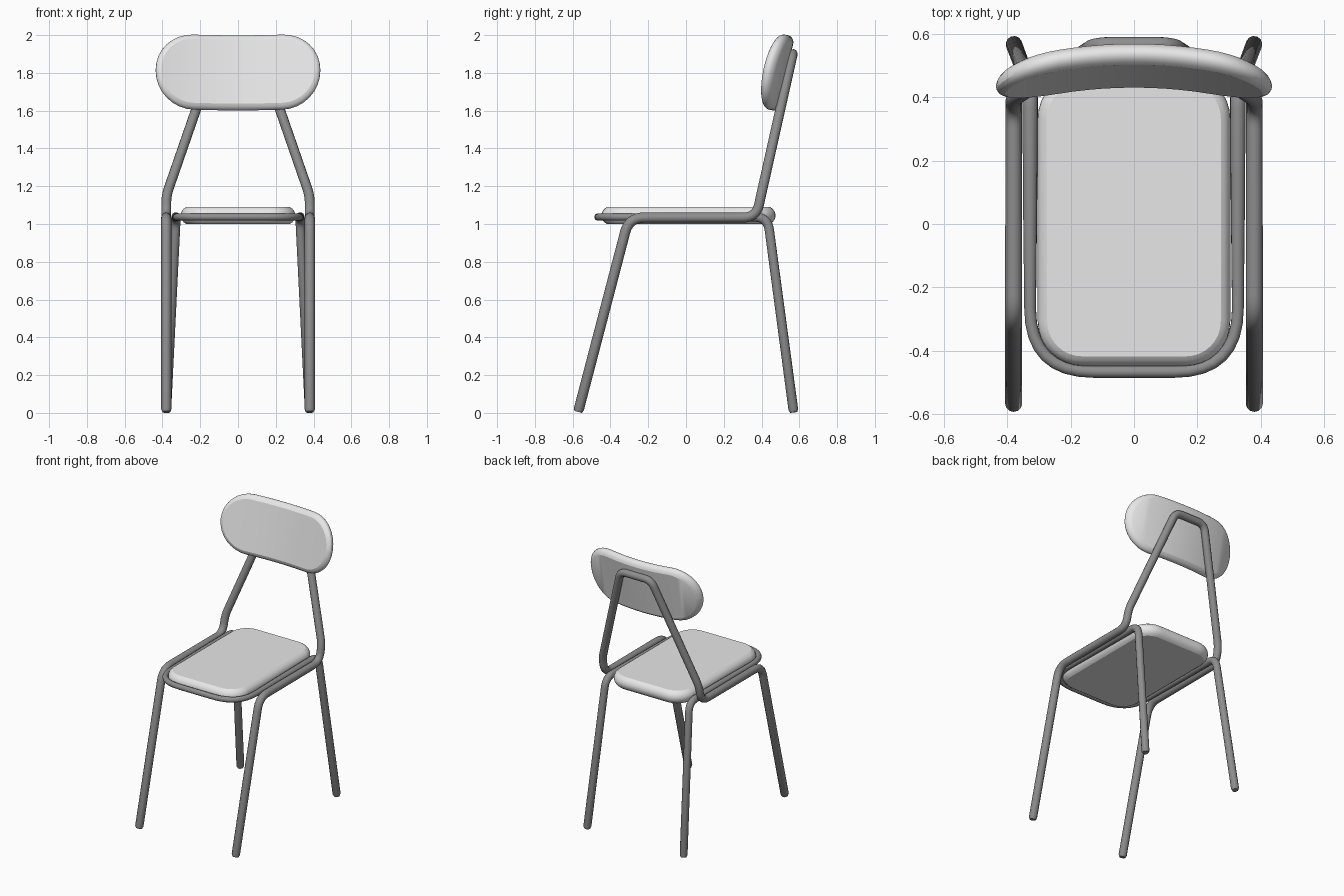
import bpy
from math import sin, cos, pi, radians
from mathutils import Vector, Matrix

if "Cube" in bpy.data.objects:
    bpy.data.objects.remove(bpy.data.objects["Cube"], do_unlink=True)


def make_material(name, rgb):
    mat = bpy.data.materials.new(name)
    mat.use_nodes = True
    colour = (*rgb, 1)
    mat.diffuse_color = colour
    mat.node_tree.nodes["Principled BSDF"].inputs["Base Color"].default_value = colour
    return mat


metal = make_material("dark grey metal", (0.27, 0.27, 0.27))
pad_grey = make_material("light grey pad", (0.8, 0.8, 0.8))


def finish(obj, mat, angle):
    obj.data.materials.append(mat)
    bpy.ops.object.select_all(action="DESELECT")
    obj.select_set(True)
    bpy.context.view_layer.objects.active = obj
    if obj.type == "CURVE":
        bpy.ops.object.convert(target="MESH")
    bpy.ops.object.shade_smooth_by_angle(angle=radians(angle))


def mirrored_tube(name, half, steps=8):
    """Bent tube: half is (point, bend length, radius) from one foot to the middle."""
    flip = [(Vector((-p[0], p[1], p[2])), d, r) for p, d, r in reversed(half)]
    nodes = [(Vector(p), d, r) for p, d, r in half] + flip
    path = []
    for i, (p, d, r) in enumerate(nodes):
        if i in (0, len(nodes) - 1):
            # slightly rounded foot
            other = nodes[1 if i == 0 else -2][0]
            inner = p + (other - p).normalized() * 0.015
            tip = [(p, r * 0.75), (inner, r)]
            path += tip if i == 0 else tip[::-1]
            continue
        a = p + (nodes[i - 1][0] - p).normalized() * d
        b = p + (nodes[i + 1][0] - p).normalized() * d
        for k in range(steps + 1):
            t = k / steps
            path.append((a * (1 - t) ** 2 + p * 2 * t * (1 - t) + b * t * t, r))
    curve = bpy.data.curves.new(name, "CURVE")
    curve.dimensions = "3D"
    curve.bevel_depth = 1
    curve.bevel_resolution = 4
    curve.use_fill_caps = True
    spline = curve.splines.new("POLY")
    spline.points.add(len(path) - 1)
    for point, (co, r) in zip(spline.points, path):
        point.co = (*co, 1)
        point.radius = r
    obj = bpy.data.objects.new(name, curve)
    bpy.context.collection.objects.link(obj)
    finish(obj, metal, 40)


def outline(hx, hy, r, arc=8, straight=10):
    """Rounded rectangle from the right middle, symmetric about the x axis."""
    upper = [(hx - r + r * cos(k * pi / 2 / arc), hy - r + r * sin(k * pi / 2 / arc))
             for k in range(arc + 1)]
    span = hx - r
    middle = [(span - 2 * span * k / straight, hy) for k in range(1, straight)]
    upper += middle + [(-x, y) for x, y in reversed(upper)]
    return upper + [(x, -y) for x, y in reversed(upper)]


def pad(name, hx, hy, corner, half_thick, inset, place, levels=8):
    """Cushion with a bulging rim and strip-built flat faces."""
    verts, faces = [], []
    limit = radians(62)
    for k in range(levels + 1):
        t = limit * (2 * k / levels - 1)
        cut = inset * (1 - cos(t)) / (1 - cos(limit))
        h = half_thick * sin(t) / sin(limit)
        ring = outline(hx - cut, hy - cut, corner - cut)
        verts += [place(x, y, h) for x, y in ring]
    n = len(ring)
    for k in range(levels):
        for i in range(n):
            j = (i + 1) % n
            faces.append((k * n + i, k * n + j, k * n + n + j, k * n + n + i))
    top = levels * n
    for i in range(n // 2 - 1):
        strip = (i, i + 1, n - 2 - i, n - 1 - i)
        faces.append(tuple(top + s for s in strip))
        faces.append(strip[::-1])
    mesh = bpy.data.meshes.new(name)
    mesh.from_pydata(verts, [], faces)
    obj = bpy.data.objects.new(name, mesh)
    bpy.context.collection.objects.link(obj)
    finish(obj, pad_grey, 24)


# Front legs, side rails and backrest hoop in one bent tube
mirrored_tube("front_leg_and_back_frame", [
    ((0.38, -0.571, 0.005), 0, 0.027),
    ((0.38, -0.302, 1.034), 0.08, 0.027),
    ((0.38, 0.372, 1.034), 0.07, 0.026),
    ((0.38, 0.397, 1.15), 0.045, 0.026),
    ((0.12, 0.565, 1.9), 0.05, 0.026),
])

# Rear legs and the loop around the seat
mirrored_tube("rear_leg_and_seat_frame", [
    ((0.38, 0.57, 0.003), 0, 0.026),
    ((0.328, 0.432, 1.037), 0.07, 0.025),
    ((0.328, 0.1, 1.037), 0.02, 0.023),
    ((0.328, -0.467, 1.037), 0.2, 0.019),
])

# Seat cushion
pad("seat", 0.304, 0.461, 0.14, 0.045, 0.03,
    lambda x, y, h: (x, y + 0.013, 1.045 + h))

# Backrest: curved around the sitter and leaning back
lean = Matrix.Rotation(radians(-12), 3, "X")


def place_back(x, y, h):
    return lean @ Vector((x, -h - 0.35 * x * x, y)) + Vector((0, 0.5, 1.8))


pad("backrest", 0.436, 0.203, 0.2, 0.034, 0.03, place_back)
